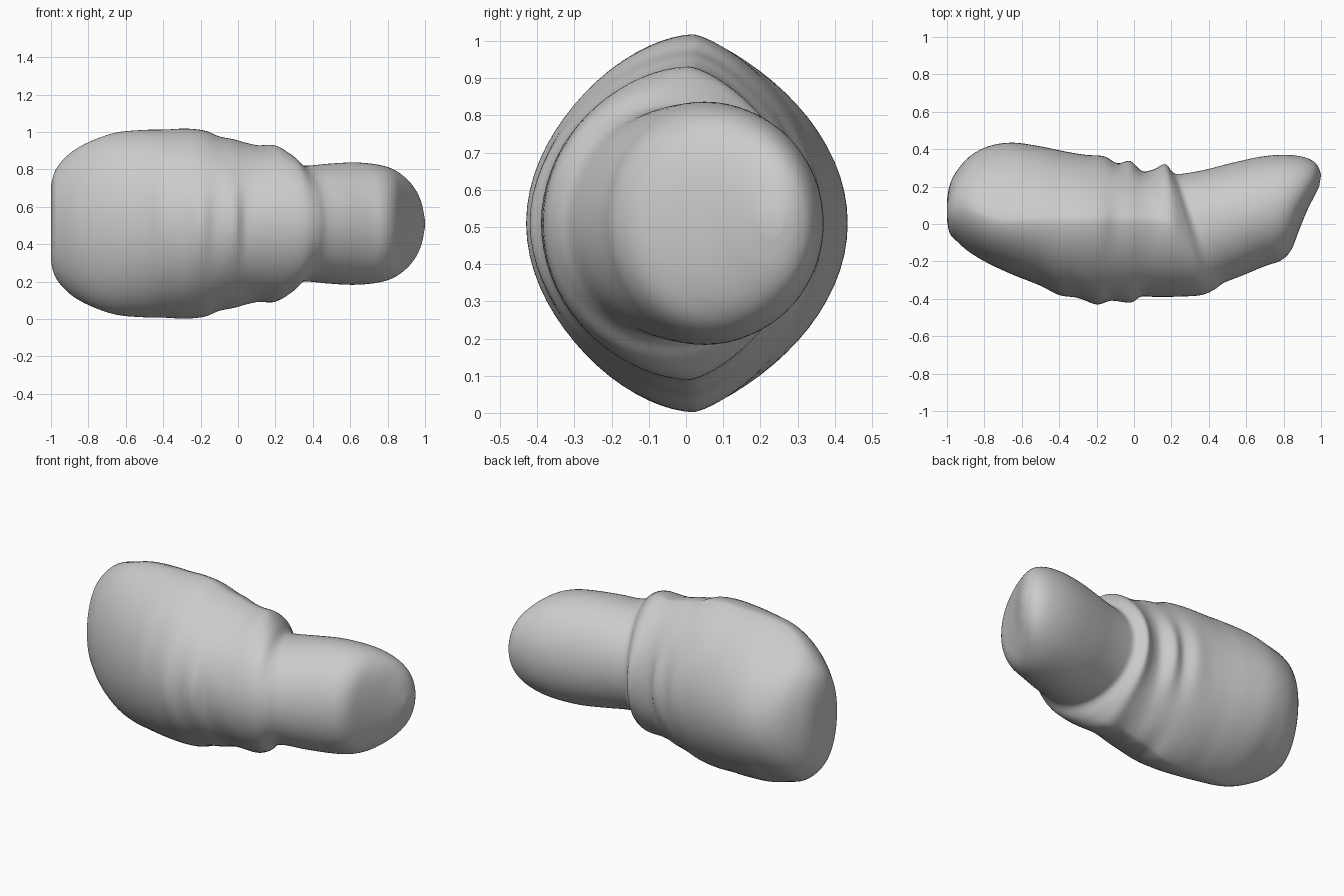
import bpy, bmesh, math
from mathutils import Vector

if "Cube" in bpy.data.objects:
    bpy.data.objects.remove(bpy.data.objects["Cube"])

# Tilted oval cross-sections: front x, front y, back x, back y, half height
SECTIONS = [
    (-1.0, .02, -1.0, .13, .20),
    (-.985, -.05, -.985, .21, .265),
    (-.95, -.09, -.95, .28, .325),
    (-.88, -.15, -.88, .36, .39),
    (-.78, -.21, -.78, .415, .444),
    (-.65, -.27, -.65, .435, .487),
    (-.50, -.33, -.50, .415, .501),
    (-.40, -.38, -.38, .39, .503),
    (-.30, -.395, -.26, .37, .508),
    (-.20, -.43, -.16, .362, .497),
    (-.12, -.41, -.09, .325, .467),
    (-.02, -.42, -.02, .337, .45),
    (.04, -.388, .04, .285, .433),
    (.12, -.39, .10, .29, .419),
    (.24, -.388, .165, .32, .418),
    (.36, -.38, .20, .285, .37),
    (.43, -.35, .225, .268, .318),
    (.48, -.315, .27, .27, .31),
    (.58, -.275, .38, .29, .32),
    (.70, -.225, .53, .328, .327),
    (.785, -.195, .68, .36, .318),
    (.84, -.14, .80, .37, .295),
    (.88, -.04, .90, .36, .25),
    (.925, .07, .96, .335, .19),
    (.965, .15, .988, .30, .12),
    (.99, .20, 1.0, .26, .035),
]
SEGMENTS, STEPS, MID_Z = 72, 5, .51


def smooth_sections(keys, steps):
    """Catmull-Rom blend between the key sections."""
    out = []
    for i in range(len(keys) - 1):
        p = [keys[max(0, min(len(keys) - 1, i + k))] for k in (-1, 0, 1, 2)]
        for s in range(steps):
            t = s / steps
            out.append([.5 * (2 * b + (c - a) * t + (2 * a - 5 * b + 4 * c - d) * t * t
                              + (3 * b - a - 3 * c + d) * t ** 3)
                        for a, b, c, d in zip(*p)])
    out.append(list(keys[-1]))
    return out


def ramp(x, a, b):
    t = max(0, min(1, (x - a) / (b - a)))
    return t * t * (3 - 2 * t)


# Oval rings, pinched towards top and bottom on the thick part
points, centres = [], []
for fx, fy, bx, by, h in smooth_sections(SECTIONS, STEPS):
    front, back = Vector((fx, fy, MID_Z)), Vector((bx, by, MID_Z))
    mid = (front + back) / 2
    body = ramp(mid.x, -1, -.7) * (1 - ramp(mid.x, .1, .33))
    peak = mid + (back - front) * ((.02 - mid.y) / (by - fy)) * body
    centres.append(peak)
    ring = []
    for j in range(SEGMENTS):
        a = 2 * math.pi * j / SEGMENTS
        c = math.cos(a)
        side, power = (back, 1 + .45 * body) if c > 0 else (front, 1 + .15 * body)
        ring.append(peak + (side - peak) * abs(c) ** power
                    + Vector((0, 0, h * math.sin(a))))
    points.append(ring)

# Folds fade out between the front, back, top and bottom
faded = [[p.copy() for p in ring] for ring in points]
for i in range(35, 75):
    region = min(1, (i - 35) / 6, (75 - i) / 8)
    for j in range(SEGMENTS):
        w = .8 * region * math.sin(4 * math.pi * j / SEGMENTS) ** 2
        avg = sum((points[i + k][j] for k in range(-6, 7)), Vector()) / 13
        faded[i][j] = points[i][j].lerp(avg, w)

# Body with folds, neck crease and angled tip, lofted in one skin
bm = bmesh.new()
rings = [[bm.verts.new(p) for p in ring] for ring in faded]
for r0, r1 in zip(rings, rings[1:]):
    for j in range(SEGMENTS):
        k = (j + 1) % SEGMENTS
        bm.faces.new((r0[j], r0[k], r1[k], r1[j]))

# End caps
for ring, centre in ((rings[0], centres[0]), (rings[-1], centres[-1])):
    tip = bm.verts.new(centre)
    for j in range(SEGMENTS):
        bm.faces.new((ring[j], ring[(j + 1) % SEGMENTS], tip))

bmesh.ops.recalc_face_normals(bm, faces=bm.faces)
for f in bm.faces:
    f.smooth = True
mesh = bpy.data.meshes.new("folded_body")
bm.to_mesh(mesh)
bm.free()
obj = bpy.data.objects.new("folded_body", mesh)
bpy.context.collection.objects.link(obj)
